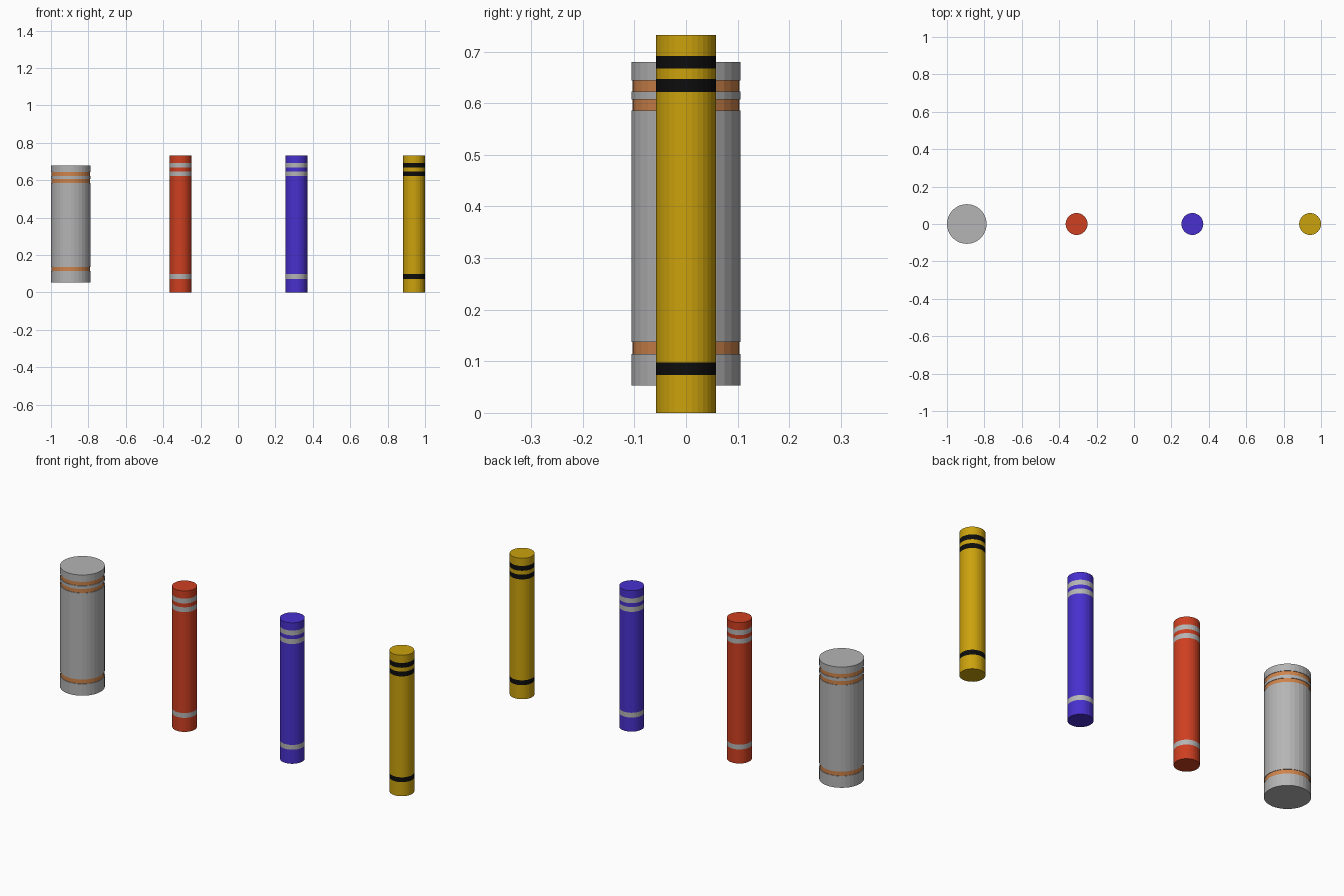
import bpy, bmesh, math

if "Cube" in bpy.data.objects:
    bpy.data.objects.remove(bpy.data.objects["Cube"])

SIDES = 32


def material(name, rgb):
    m = bpy.data.materials.new(name)
    m.diffuse_color = (*rgb, 1)
    m.use_nodes = True
    m.node_tree.nodes["Principled BSDF"].inputs["Base Color"].default_value = m.diffuse_color
    return m


GREY = material("light_grey", (0.46, 0.46, 0.46))
COPPER = material("copper", (0.62, 0.23, 0.07))
RED = material("red", (0.62, 0.05, 0.015))
BLUE = material("blue", (0.065, 0.03, 0.62))
YELLOW = material("yellow", (0.60, 0.36, 0.004))
BLACK = material("black", (0.004, 0.004, 0.004))


def banded_cylinder(name, x, radius, band_radius, z0, z1, bands, body_mat, band_mat):
    """Closed lathe running up in steps; bands are (bottom, top) heights."""
    sections, z = [], z0
    for lo, hi in bands:
        sections += [(z, lo, radius, 0), (lo, hi, band_radius, 1)]
        z = hi
    sections.append((z, z1, radius, 0))

    bm = bmesh.new()

    def ring(r, h):
        return [bm.verts.new((r * math.cos(2 * math.pi * i / SIDES),
                              r * math.sin(2 * math.pi * i / SIDES), h))
                for i in range(SIDES)]

    def bridge(a, b, index):
        for i in range(SIDES):
            j = (i + 1) % SIDES
            bm.faces.new((a[i], a[j], b[j], b[i])).material_index = index

    previous, last_r = None, None
    for lo, hi, r, index in sections:
        if previous is None:
            bottom = ring(r, lo)
            bm.faces.new(bottom[::-1])
        elif abs(r - last_r) < 1e-6:
            bottom = previous
        else:
            # small step between body and groove
            bottom = ring(r, lo)
            bridge(previous, bottom, 0)
        top = ring(r, hi)
        bridge(bottom, top, index)
        previous, last_r = top, r
    bm.faces.new(previous)

    mesh = bpy.data.meshes.new(name)
    bm.to_mesh(mesh)
    bm.free()
    mesh.materials.append(body_mat)
    mesh.materials.append(band_mat)
    obj = bpy.data.objects.new(name, mesh)
    obj.location.x = x
    bpy.context.collection.objects.link(obj)


# Wide grey canister with recessed copper rings
banded_cylinder("grey_canister", -0.894, 0.106, 0.1035, 0.053, 0.68,
                [(0.114, 0.137), (0.586, 0.607), (0.623, 0.644)], GREY, COPPER)

# Three slim striped tubes
stripes = [(0.073, 0.098), (0.622, 0.647), (0.667, 0.692)]
for name, x, body, band in (("red_tube", -0.307, RED, GREY),
                            ("blue_tube", 0.312, BLUE, GREY),
                            ("yellow_tube", 0.9415, YELLOW, BLACK)):
    banded_cylinder(name, x, 0.0585, 0.0585, 0, 0.732, stripes, body, band)
